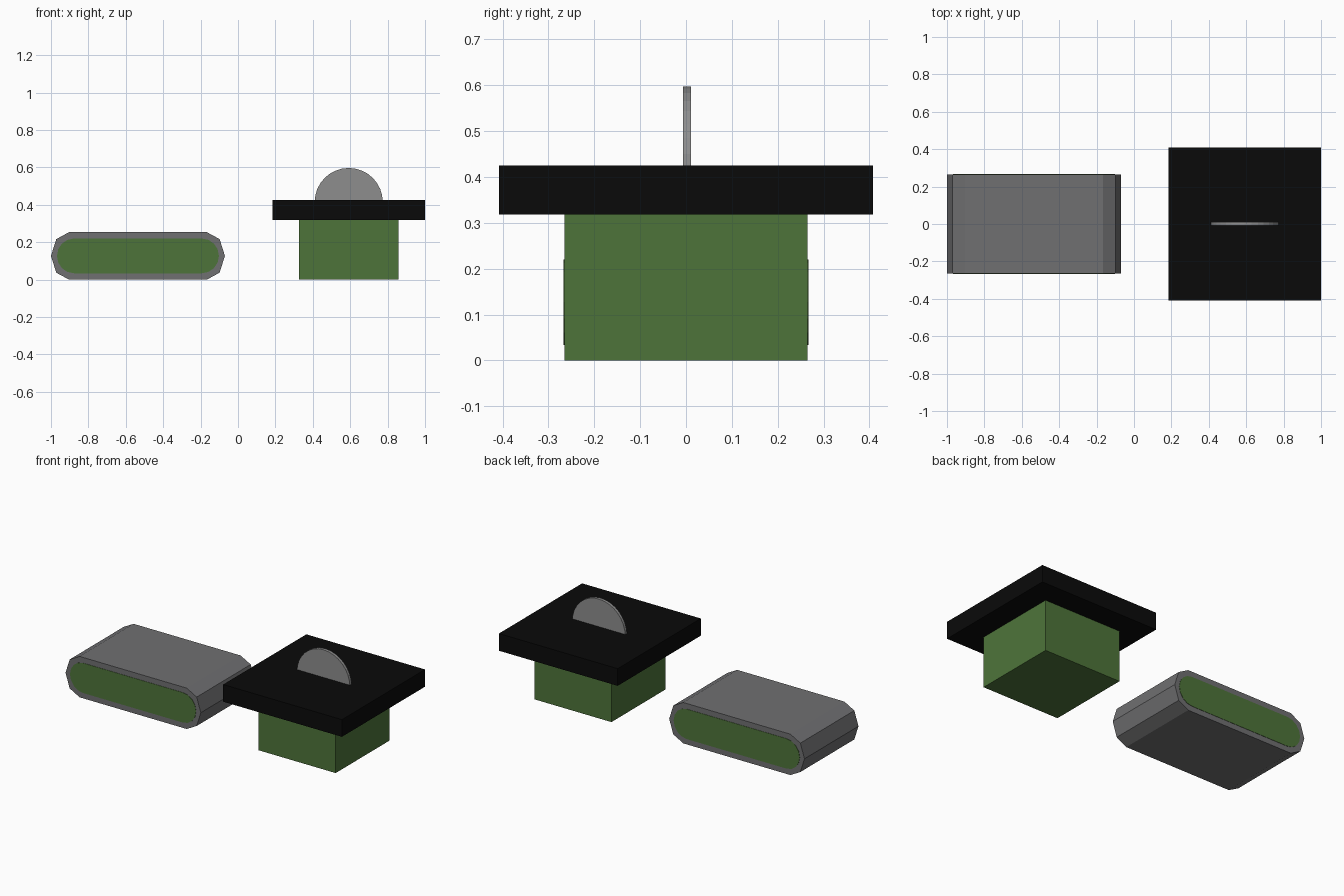
import bpy, bmesh
from math import sin, cos, pi

if "Cube" in bpy.data.objects:
    bpy.data.objects.remove(bpy.data.objects["Cube"])


def material(name, rgb):
    m = bpy.data.materials.new(name)
    m.diffuse_color = (*rgb, 1)
    m.use_nodes = True
    m.node_tree.nodes["Principled BSDF"].inputs["Base Color"].default_value = m.diffuse_color
    return m


GREEN = material("green", (0.076, 0.175, 0.042))
BLACK = material("black", (0.003, 0.003, 0.003))
DARK_GREY = material("dark_grey", (0.16, 0.16, 0.165))
GREY = material("grey", (0.27, 0.27, 0.27))


def prism(name, profile, y0, y1, mat):
    """Extrude an x-z profile from y0 to y1."""
    bm = bmesh.new()
    face = bm.faces.new([bm.verts.new((x, y0, z)) for x, z in profile])
    new = bmesh.ops.extrude_face_region(bm, geom=[face])["geom"]
    verts = [v for v in new if isinstance(v, bmesh.types.BMVert)]
    bmesh.ops.translate(bm, verts=verts, vec=(0, y1 - y0, 0))
    bmesh.ops.recalc_face_normals(bm, faces=bm.faces)
    mesh = bpy.data.meshes.new(name)
    bm.to_mesh(mesh)
    bm.free()
    mesh.materials.append(mat)
    obj = bpy.data.objects.new(name, mesh)
    bpy.context.collection.objects.link(obj)
    return obj


def arc(cx, cz, rx, rz, start, end, n):
    steps = [start + (end - start) * i / n for i in range(n + 1)]
    return [(cx + rx * cos(a), cz + rz * sin(a)) for a in steps]


def rect(x0, x1, z0, z1):
    return [(x0, z0), (x1, z0), (x1, z1), (x0, z1)]


# Track: low-poly belt around a rounder green core
CX, CZ = -0.535, 0.127
belt = arc(CX + 0.368, CZ, 0.097, 0.127, -pi / 2, pi / 2, 4)
belt += arc(CX - 0.368, CZ, 0.097, 0.127, pi / 2, 3 * pi / 2, 4)
prism("track_belt", belt, -0.265, 0.265, DARK_GREY)
core = arc(CX + 0.342, CZ, 0.091, 0.093, -pi / 2, pi / 2, 8)
core += arc(CX - 0.342, CZ, 0.091, 0.093, pi / 2, 3 * pi / 2, 8)
prism("track_core", core, -0.267, 0.267, GREEN)

# Saw table: green base, black top, half-sunk blade
BX = 0.592
prism("table_base", rect(BX - 0.265, BX + 0.265, 0, 0.318), -0.265, 0.265, GREEN)
prism("table_top", rect(BX - 0.408, BX + 0.408, 0.318, 0.425), -0.408, 0.408, BLACK)
prism("saw_blade", arc(BX, 0.415, 0.182, 0.182, 0, pi, 16), -0.007, 0.011, GREY)
